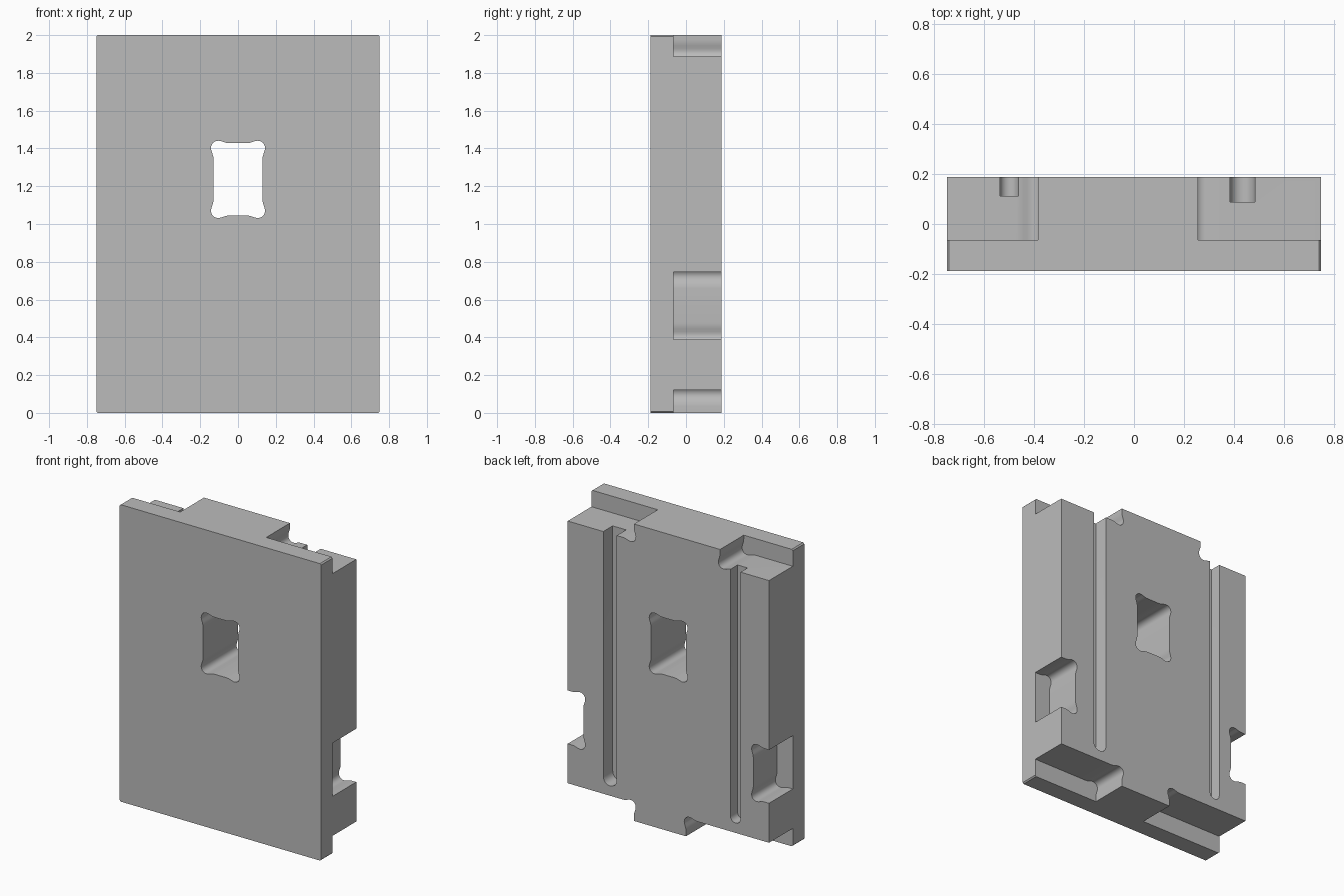
import bpy, bmesh

if "Cube" in bpy.data.objects:
    bpy.data.objects.remove(bpy.data.objects["Cube"], do_unlink=True)

W, D, H = 0.75, 0.1875, 2.0      # half width, half depth, height
POCKET = -0.065                  # depth level of the edge pockets
OUT = 0.1                        # cutter overshoot

grey = bpy.data.materials.new("plain_grey")
grey.use_nodes = True
grey.diffuse_color = (0.5, 0.5, 0.5, 1)
grey.node_tree.nodes["Principled BSDF"].inputs["Base Color"].default_value = (0.5, 0.5, 0.5, 1)


def prism(name, outline, y0, y1):
    """Extrude an outline in x and z from y0 to y1."""
    bm = bmesh.new()
    face = bm.faces.new([bm.verts.new((x, y0, z)) for x, z in outline])
    new = bmesh.ops.extrude_face_region(bm, geom=[face])["geom"]
    bmesh.ops.translate(bm, vec=(0, y1 - y0, 0),
                        verts=[v for v in new if isinstance(v, bmesh.types.BMVert)])
    bmesh.ops.recalc_face_normals(bm, faces=bm.faces)
    mesh = bpy.data.meshes.new(name)
    bm.to_mesh(mesh)
    bm.free()
    mesh.materials.append(grey)
    obj = bpy.data.objects.new(name, mesh)
    bpy.context.collection.objects.link(obj)
    return obj


# Bulged corner: distances inward from the two outer walls
HALF = [(.10, .013), (.085, .012), (.07, .008), (.055, .003), (.042, 0),
        (.03, .001), (.019, .005)]
LOBE = HALF + [(.011, .011)] + [(b, a) for a, b in reversed(HALF)]
CHAMFER = [(.008, 0), (0, .008)]


def rectangle(x0, x1, z0, z1, lobes, corner=LOBE):
    """Rectangle whose listed corners (sx, sz) take a shaped corner."""
    points = []
    for sx, sz in ((-1, -1), (1, -1), (1, 1), (-1, 1)):
        cx, cz = (x0 if sx < 0 else x1), (z0 if sz < 0 else z1)
        if (sx, sz) not in lobes:
            # square corners follow the straight wall level, beyond the panel
            points.append((cx, cz))
            continue
        part = [(cx - sx * a, cz - sz * b) for a, b in corner]
        points += part if sx * sz < 0 else part[::-1]
    return points


def pocket(x0, x1, z0, z1, lobes):
    """Edge pocket: straight walls sit slightly inside the lobes."""
    pts = rectangle(x0, x1, z0, z1, lobes)
    inset = 0.013
    fixed = []
    for x, z in pts:
        outer = (x in (x0, x1)) and (z in (z0, z1))
        if outer:
            # align each open corner with the straight wall it continues
            sx, sz = (-1 if x == x0 else 1), (-1 if z == z0 else 1)
            if (-sx, sz) in lobes:
                z -= sz * inset
            if (sx, -sz) in lobes:
                x -= sx * inset
        fixed.append((x, z))
    return prism("pocket_cutter", fixed, POCKET, D + OUT)


ALL = [(-1, -1), (1, -1), (1, 1), (-1, 1)]
panel = prism("panel", rectangle(-W, W, 0, H, ALL, CHAMFER), -D, D)

# Window through the panel
cutters = [prism("window_cutter", rectangle(-.143, .143, 1.032, 1.441, ALL), -D - OUT, D + OUT)]

# Corner pockets: inner wall position, top or bottom
for wall, top in ((-.372, True), (.243, True), (-.118, False), (.243, False)):
    x0, x1 = (-W - OUT, wall) if wall < 0 else (wall, W + OUT)
    z0, z1 = (1.875, H + OUT) if top else (-OUT, .135)
    lobe = (1 if wall < 0 else -1, -1 if top else 1)
    cutters.append(pocket(x0, x1, z0, z1, [lobe]))

# Pockets in both long edges
for side in (-1, 1):
    x0, x1 = sorted((side * .62, side * (W + OUT)))
    cutters.append(pocket(x0, x1, .375, .76, [(-side, -1), (-side, 1)]))

# Round-ended grooves on the back
SLOT_END = [(1, 0), (.6, .08), (.29, .29), (.08, .6), (0, 1)]
for x, r, floor in ((-.5, .0375, .1125), (.435, .05, .0875)):
    end = [(a * r, b * r) for a, b in SLOT_END]
    shape = rectangle(x - r, x + r, .1875, H, [(-1, -1), (1, -1)], end)
    # drop the doubled point where the two rounded corners meet
    shape = [p for i, p in enumerate(shape)
             if abs(p[0] - shape[i - 1][0]) + abs(p[1] - shape[i - 1][1]) > 1e-5]
    cutters.append(prism("groove_cutter", shape, floor, D + OUT))

# Cut everything out of the panel
bpy.ops.object.select_all(action="DESELECT")
bpy.context.view_layer.objects.active = panel
panel.select_set(True)
for cutter in cutters:
    cutter.hide_render = True
    mod = panel.modifiers.new("cut", "BOOLEAN")
    mod.operation = "DIFFERENCE"
    mod.solver = "EXACT"
    mod.object = cutter
    bpy.ops.object.modifier_apply(modifier=mod.name)
    bpy.data.objects.remove(cutter, do_unlink=True)

bpy.ops.object.shade_smooth_by_angle(angle=0.6)
